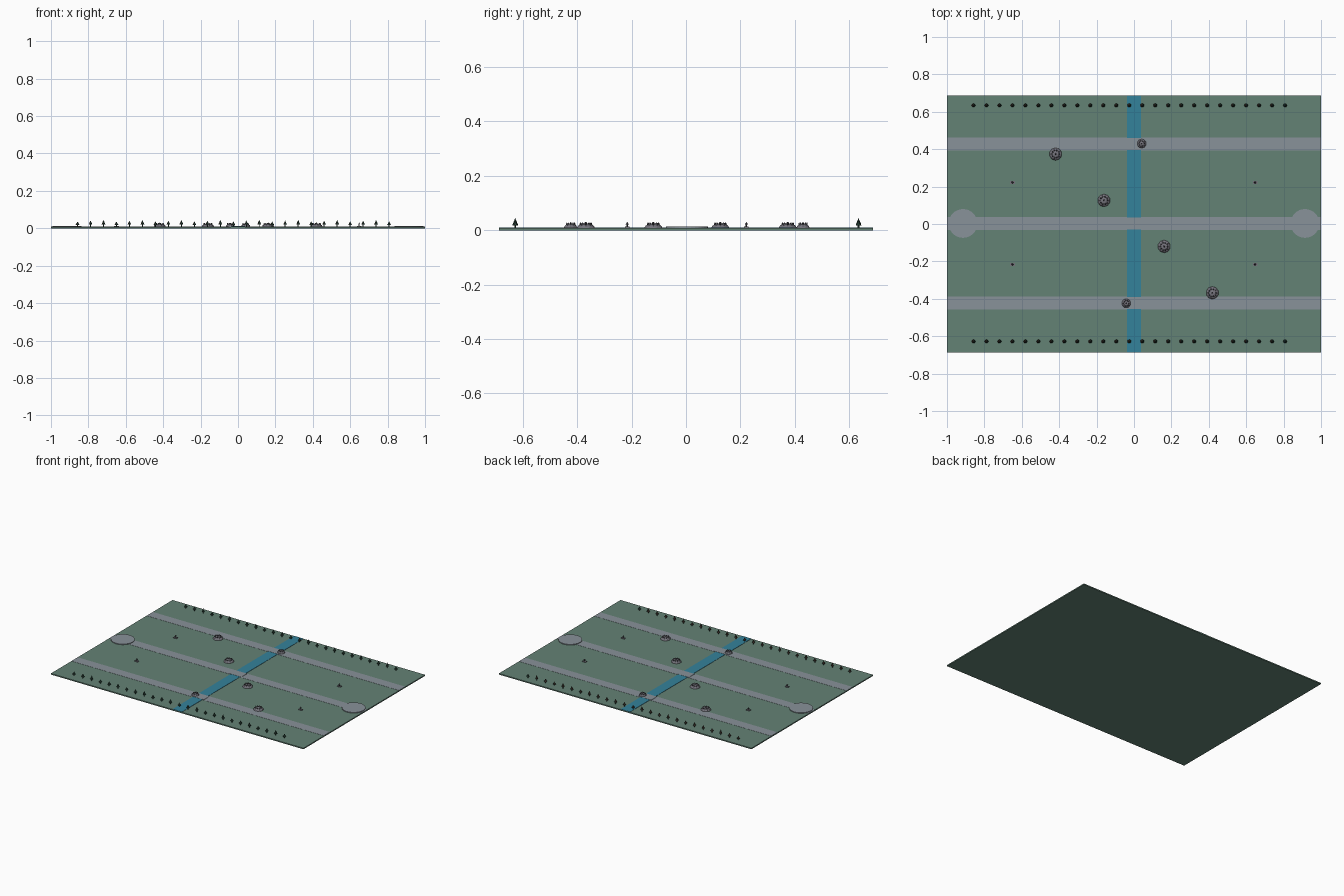
import bpy, bmesh, math
from mathutils import Matrix, Vector

cube = bpy.data.objects.get("Cube")
if cube:
    bpy.data.objects.remove(cube, do_unlink=True)


def material(name, colour):
    m = bpy.data.materials.new(name)
    m.use_nodes = True
    m.diffuse_color = (*colour, 1)
    bsdf = next(n for n in m.node_tree.nodes if n.type == 'BSDF_PRINCIPLED')
    bsdf.inputs["Base Color"].default_value = (*colour, 1)
    return m


GRASS = material("grass green", (0.127, 0.223, 0.178))
PATH = material("path grey", (0.25, 0.287, 0.32))
WATER = material("river blue", (0.034, 0.223, 0.328))
LEAF = material("pine green", (0.022, 0.055, 0.04))
BARK = material("bark brown", (0.06, 0.04, 0.03))
ROCK = material("rock grey", (0.18, 0.175, 0.205))
DARK = material("dark stone", (0.05, 0.05, 0.06))

TOP = 0.008   # height of the grass surface
MID = 0.003   # layout centre in y


def finish(name, bm, mats):
    mesh = bpy.data.meshes.new(name)
    bm.to_mesh(mesh)
    bm.free()
    for m in mats:
        mesh.materials.append(m)
    ob = bpy.data.objects.new(name, mesh)
    bpy.context.collection.objects.link(ob)
    return ob


def paint(bm, start, slot):
    bm.faces.ensure_lookup_table()
    for f in bm.faces[start:]:
        f.material_index = slot


def add_box(bm, x, y, z0, z1, sx, sy, slot=0):
    start = len(bm.faces)
    mat = Matrix.Translation((x, y, (z0 + z1) / 2)) @ Matrix.Diagonal((sx, sy, z1 - z0, 1))
    bmesh.ops.create_cube(bm, size=1, matrix=mat)
    paint(bm, start, slot)


def add_cone(bm, x, y, z0, z1, r1, r2, sides, slot=0):
    start = len(bm.faces)
    bmesh.ops.create_cone(bm, cap_ends=True, segments=sides, radius1=r1, radius2=r2,
                          depth=z1 - z0, matrix=Matrix.Translation((x, y, (z0 + z1) / 2)))
    paint(bm, start, slot)


def box(name, mat, *dims):
    bm = bmesh.new()
    add_box(bm, *dims)
    return finish(name, bm, [mat])


# Ground, river and three lanes with bridges
box("ground", GRASS, 0, 0, 0, TOP, 2, 1.376)
box("river", WATER, 0, 0, TOP - 0.002, TOP + 0.002, 0.074, 1.374)
for name, y in (("back", 0.425), ("middle", 0), ("front", -0.425)):
    box(name + "_lane", PATH, 0, y + MID, TOP - 0.002, TOP + 0.001, 1.998, 0.07)
    box(name + "_bridge", PATH, 0, y + MID, TOP, TOP + 0.003, 0.094, 0.064)

# Round base platforms at the ends of the middle lane
for name, x in (("left_base", 0.914), ("right_base", -0.914)):
    bm = bmesh.new()
    add_cone(bm, x, MID, TOP - 0.002, TOP + 0.005, 0.077, 0.077, 32)
    finish(name, bm, [PATH])

# Rows of pines along both long edges
for name, side in (("back_pines", 1), ("front_pines", -1)):
    bm = bmesh.new()
    for i in range(25):
        x, y = -0.858 + i * 0.0694, side * 0.631 + MID
        h = 0.029 + 0.004 * (i % 3)
        add_cone(bm, x, y, TOP, TOP + h * 0.4, 0.003, 0.003, 6, 1)
        add_cone(bm, x, y, TOP + h * 0.35, TOP + h, 0.0105, 0, 7)
    finish(name, bm, [LEAF, BARK])


# Rocky mound: faceted dome studded with small dark stones
def mound(name, x, y, r):
    bm = bmesh.new()
    bmesh.ops.create_icosphere(bm, subdivisions=2, radius=1)
    height = 0.018
    for v in bm.verts:
        v.co.z = max(v.co.z, 0)
        v.co = Vector((x + v.co.x * r, y + v.co.y * r, TOP + v.co.z * height))
    bmesh.ops.dissolve_degenerate(bm, dist=0.0001, edges=bm.edges)
    for i in range(6):
        a = math.tau * i / 5
        d = 0 if i == 5 else r * 0.58
        start = len(bm.faces)
        z = TOP + height * math.sqrt(1 - (d / r) ** 2)
        size = r * 0.15
        bmesh.ops.create_icosphere(
            bm, subdivisions=1, radius=size,
            matrix=Matrix.Translation((x + d * math.cos(a), y + d * math.sin(a), z)))
        paint(bm, start, 1)
    # pointed stones around the crown
    for i in range(5):
        a = math.tau * (i + 0.5) / 5
        add_cone(bm, x + r * 0.6 * math.cos(a), y + r * 0.6 * math.sin(a),
                 TOP, TOP + 0.021, r * 0.24, r * 0.05, 5)
    finish(name, bm, [ROCK, DARK])


for side, s in (("back", 1), ("front", -1)):
    mound(side + "_outer_mound", -0.419 * s, 0.371 * s + MID, 0.034)
    mound(side + "_inner_mound", -0.161 * s, 0.123 * s + MID, 0.034)
    mound(side + "_river_mound", 0.041 * s, 0.427 * s + MID, 0.025)

# Four small marker posts on stone plinths
for side, s in (("back", 1), ("front", -1)):
    for hand, x in (("left", 0.648), ("right", -0.65)):
        y = 0.219 * s + MID
        bm = bmesh.new()
        add_box(bm, x, y, TOP, TOP + 0.005, 0.026, 0.017)
        add_cone(bm, x, y, TOP + 0.005, TOP + 0.014, 0.003, 0.003, 6, 1)
        add_cone(bm, x, y, TOP + 0.014, TOP + 0.023, 0.006, 0, 6, 1)
        finish(side + "_" + hand + "_marker", bm, [ROCK, DARK])
